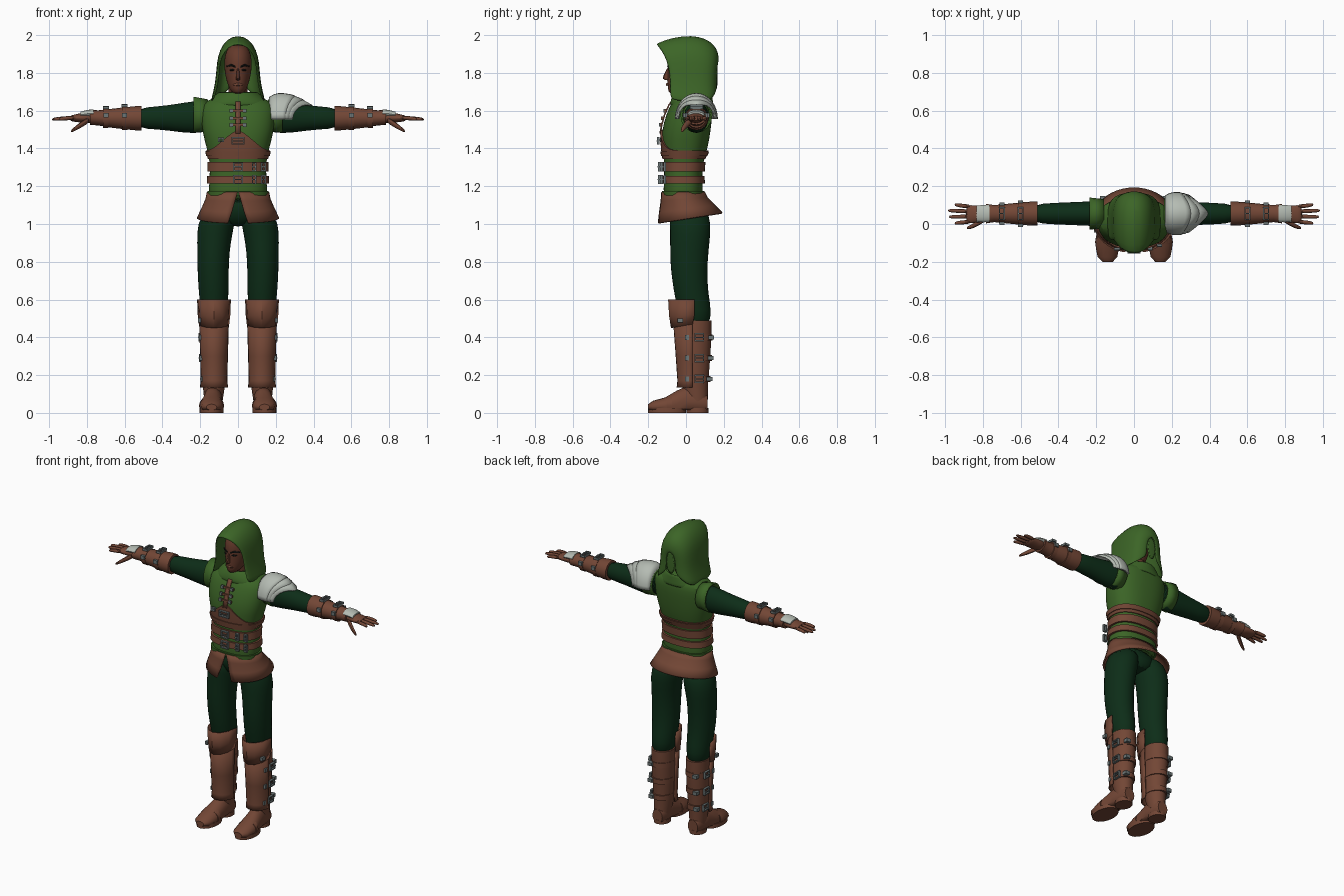
import bpy, bmesh
from math import sin, cos, pi, radians
from mathutils import Vector

old = bpy.data.objects.get("Cube")
if old:
    bpy.data.objects.remove(old, do_unlink=True)


def material(name, rgb):
    m = bpy.data.materials.new(name)
    m.use_nodes = True
    m.diffuse_color = (*rgb, 1)
    m.node_tree.nodes["Principled BSDF"].inputs["Base Color"].default_value = (*rgb, 1)
    return m


GREEN = material("hood green", (.045, .13, .02))
DARK = material("dark green cloth", (.004, .026, .009))
LEATHER = material("brown leather", (.17, .062, .036))
SKIN = material("skin", (.13, .042, .024))
PALE = material("pale metal", (.46, .50, .45))
STEEL = material("buckle steel", (.15, .18, .18))
BLACK = material("brow black", (.008, .009, .008))
parts = []


def loft(name, rings, mat, closed=True, caps=True, mirror=False, subsurf=0, thick=0):
    """Skin a list of equal point rings into one object."""
    bm = bmesh.new()
    rows = [[bm.verts.new(p) for p in r] for r in rings]
    n = len(rows[0])
    for a, b in zip(rows, rows[1:]):
        for i in range(n if closed else n - 1):
            j = (i + 1) % n
            bm.faces.new((a[i], a[j], b[j], b[i]))
    if caps:
        bm.faces.new(rows[0])
        bm.faces.new(rows[-1])
    bmesh.ops.recalc_face_normals(bm, faces=bm.faces)
    me = bpy.data.meshes.new(name)
    bm.to_mesh(me)
    bm.free()
    me.materials.append(mat)
    ob = bpy.data.objects.new(name, me)
    bpy.context.collection.objects.link(ob)
    if mirror:
        ob.modifiers.new("mirror", 'MIRROR').use_mirror_merge = False
    if thick:
        s = ob.modifiers.new("thickness", 'SOLIDIFY')
        s.thickness, s.offset = thick, 0
    if subsurf:
        ob.modifiers.new("smooth", 'SUBSURF').levels = subsurf
        ob.modifiers["smooth"].render_levels = subsurf
    parts.append(ob)
    return ob


def place(axis, p, u, v):
    return Vector({'x': (p, u, v), 'y': (u, p, v), 'z': (u, v, p)}[axis])


def tube(name, secs, mat, axis='z', n=16, floor=0, **kw):
    """Elliptical sections (position, centre u, centre v, radius u, radius v)."""
    rings = [[place(axis, p, u + ru * cos(2 * pi * i / n), v + rv * sin(2 * pi * i / n))
              for i in range(n)] for p, u, v, ru, rv in secs]
    for r in rings:
        for q in r:
            q.z = max(q.z, floor)
    return loft(name, rings, mat, **kw)


def box(name, c, size, mat, **kw):
    x, y, z = (s / 2 for s in size)
    c = Vector(c)
    rings = [[c + Vector(q) for q in ((-x, -y, h), (x, -y, h), (x, y, h), (-x, y, h))] for h in (-z, z)]
    return loft(name, rings, mat, **kw)


def buckle(name, loc, out, up, w, h, mirror=False):
    """Square frame with a prong across it."""
    loc, out, up = Vector(loc), Vector(out), Vector(up)
    side = up.cross(out)

    def corners(k, d):
        return [loc + side * (sx * (w - k)) + up * (sy * (h - k)) + out * d
                for sx, sy in ((-1, -1), (1, -1), (1, 1), (-1, 1))]
    rings = [corners(0, -.006), corners(0, .008), corners(.007, .008), corners(.007, -.006), corners(0, -.006)]
    loft(name, rings, STEEL, caps=False, mirror=mirror)
    prong = [[loc + side * (s * w) + up * q + out * d for q, d in ((-.003, .004), (.003, .004), (.003, .011), (-.003, .011))]
             for s in (-1, 1)]
    loft(name + "_prong", prong, STEEL, mirror=mirror)


# Torso: height, half width, front, back
BODY = [(1.12, .152, -.115, .085), (1.18, .155, -.12, .09), (1.25, .15, -.115, .085), (1.33, .148, -.115, .09),
        (1.40, .165, -.125, .115), (1.49, .19, -.13, .13), (1.58, .195, -.105, .14),
        (1.635, .19, -.08, .14), (1.665, .14, -.055, .13), (1.69, .08, -.02, .1)]


def body(z, a, off=0):
    for lo, hi in zip(BODY, BODY[1:]):
        if z <= hi[0]:
            break
    t = (z - lo[0]) / (hi[0] - lo[0])
    w, f, b = (p + (q - p) * t for p, q in zip(lo[1:], hi[1:]))
    soft = lambda c: abs(c) ** .85 * (1 if c > 0 else -1)
    return Vector(((w + off) * soft(cos(a)), (f + b) / 2 + ((b - f) / 2 + off) * soft(sin(a)), z))


ANG = [2 * pi * i / 48 for i in range(48)]
loft("tunic", [[body(s[0], a) for a in ANG] for s in BODY], GREEN, subsurf=1)


def band(name, lo, hi, off, mat=LEATHER):
    rings = [[body(lo + (hi(a) - lo) * t, a, d) for a in ANG]
             for t, d in ((0, -.01), (0, off), (.35, off), (.7, off), (1, off), (1, -.01))]
    loft(name, rings, mat, caps=False)


band("chest_harness", 1.343, lambda a: 1.39 + .11 * max(0, -sin(a)) * (1 - abs(cos(a))) ** 1.4, .008)
band("harness_strap", 1.36, lambda a: 1.385, .013)
band("upper_belt", 1.278, lambda a: 1.328, .013)
band("lower_belt", 1.215, lambda a: 1.255, .013)
band("tunic_hem", 1.15, lambda a: 1.175, .008, GREEN)
for z in (1.303, 1.235):
    for x, w in ((0, .026), (.085, .012), (.135, .012)):
        buckle("belt_buckle", (x, -.14 + 1.6 * x * x, z), (0, -1, 0), (0, 0, 1), w, .024)
buckle("harness_buckle", (0, -.146, 1.44), (0, -1, 0), (0, 0, 1), .035, .02)
buckle("side_buckle", (-.09, -.13, 1.445), (0, -1, 0), (0, 0, 1), .015, .012)
loft("lace_strip", [[body(z, -pi / 2, .008) + Vector((x, 0, 0)) for x in (-.014, .014)]
                    for z in (1.48, 1.53, 1.58, 1.63, 1.66)], LEATHER, closed=False, caps=False, thick=.008)
for z in (1.525, 1.56, 1.6):
    y = body(z, -pi / 2).y - .012
    box("lace_bar", (0, y, z), (.09, .012, .012), LEATHER)
    box("lace_clasp", (.035, y - .004, z), (.018, .014, .02), STEEL, mirror=True)

# Skirt with a front slit
rings = []
for k, (z, w, f, b) in enumerate([(1.168, .16, -.126, .096), (1.13, .168, -.13, .11),
                                  (1.08, .19, -.14, .15), (1.03, .214, -.15, .19)]):
    gap = radians(1 + 4.5 * k)
    row = []
    for i in range(41):
        a = -pi / 2 + gap + (2 * pi - 2 * gap) * i / 40
        row.append((w * cos(a), (f + b) / 2 + (b - f) / 2 * sin(a), z + .009 * k * sin(a)))
    rings.append(row)
loft("skirt", rings, LEATHER, closed=False, caps=False, thick=.01)

# Head and face
tube("neck", [(1.6, 0, .03, .05, .055), (1.75, 0, .02, .05, .055)], SKIN)
tube("head", [(1.688, 0, -.05, .026, .04), (1.715, 0, -.025, .048, .074), (1.77, 0, 0, .066, .1),
              (1.82, 0, .008, .074, .107), (1.87, 0, .008, .075, .108), (1.92, 0, .01, .065, .09),
              (1.95, 0, .01, .035, .05)], SKIN, subsurf=1)
loft("nose", [[(-w, -.085, z), (-w * .5, y, z), (w * .5, y, z), (w, -.085, z)]
              for z, w, y in ((1.76, .014, -.105), (1.768, .017, -.13), (1.79, .011, -.118), (1.83, .009, -.1))], SKIN, subsurf=1)
tube("lips", [(-.026, -.092, 1.738, .002, .003), (0, -.1, 1.739, .006, .009), (.026, -.092, 1.738, .002, .003)],
     LEATHER, 'x', 8)
tube("brow", [(.012, -.096, 1.832, .004, .004), (.035, -.09, 1.842, .006, .006), (.06, -.062, 1.835, .004, .003)],
     BLACK, 'x', 8, mirror=True)
tube("eye", [(.018, -.09, 1.815, .004, .003), (.031, -.088, 1.816, .006, .006), (.045, -.076, 1.815, .004, .003)],
     BLACK, 'x', 8, mirror=True)

# Hood: arches from the peaked opening to the rounded back
half = [(1.3, 0), (1.13, .18), (1.03, .38), (.98, .6), (.86, .78), (.52, .94)]
arch = half + [(0, 1)] + [(-x, t) for x, t in reversed(half)]
hood = [(-.165, -.085, .1, 1.955, 1.66), (-.07, -.045, .106, 1.99, 1.65), (.03, .03, .109, 2.0, 1.645),
        (.1, .09, .105, 1.985, 1.645), (.148, .13, .092, 1.95, 1.655), (.166, .152, .066, 1.91, 1.68), (.17, .16, .03, 1.86, 1.72)]
ob = loft("hood", [[(x * w, yb + (yt - yb) * t ** 4, zb + (zt - zb) * t) for x, t in arch]
                   for yt, yb, w, zt, zb in hood], GREEN, closed=False, caps=False, thick=.012, subsurf=1)
tube("hood_back", [(.155, 0, 1.79, .04, .09), (.168, 0, 1.79, .03, .075)], GREEN, 'y', subsurf=1)
tube("hood_cowl", [(1.625, 0, .03, .175, .112), (1.665, 0, .03, .135, .106), (1.7, 0, .04, .095, .095)],
     GREEN, n=24, caps=False, thick=.01, subsurf=1)

# Arms, bracers and gloved hands
arm = dict(axis='x', mirror=True)
tube("armhole_cap", [(.16, .055, 1.575, .072, .08), (.235, .055, 1.578, .08, .091)], GREEN, caps=False, thick=.01, **arm)
tube("sleeve", [(.14, .055, 1.57, .07, .085), (.24, .055, 1.565, .066, .088), (.33, .055, 1.562, .062, .074),
                (.42, .055, 1.562, .058, .062), (.55, .055, 1.56, .052, .056)], DARK, subsurf=1, **arm)
tube("bracer", [(.51, .055, 1.56, .064, .064), (.54, .055, 1.56, .064, .064), (.61, .055, 1.56, .058, .057),
                (.67, .055, 1.56, .052, .05), (.74, .055, 1.562, .045, .04), (.785, .055, 1.565, .052, .04)], LEATHER, **arm)
for x, r in ((.6, .062), (.7, .052)):
    tube("bracer_strap", [(x - .014, .055, 1.56, r, r), (x + .014, .055, 1.56, r, r)], LEATHER, **arm)
    buckle("bracer_buckle", (x, .055, 1.563 + r), (0, 0, 1), (0, 1, 0), .016, .035, True)
    for s in (-1, 1):
        box("bracer_rivet", (x, .055 + s * r, 1.575), (.026, .016, .024), STEEL, mirror=True)
tube("palm", [(.76, .055, 1.563, .04, .032), (.82, .053, 1.563, .045, .028), (.87, .052, 1.56, .05, .019),
              (.89, .052, 1.56, .046, .014)], LEATHER, subsurf=1, **arm)
for y, tip_y, tip in ((.012, .004, .95), (.039, .038, .98), (.066, .071, .985), (.092, .102, .95)):
    tube("finger", [(.86, y, 1.562, .012, .013), (.92, (y + tip_y) / 2, 1.56, .012, .012),
                    (tip - .01, tip_y, 1.555, .01, .01), (tip, tip_y, 1.554, .005, .005)], LEATHER, n=8, subsurf=1, **arm)
tube("thumb", [(.785, .03, 1.555, .018, .02), (.825, .005, 1.53, .016, .018), (.86, -.015, 1.507, .013, .014),
               (.888, -.022, 1.488, .007, .007)], LEATHER, n=8, subsurf=1, **arm)
tube("hand_plate", [(.765, .055, 1.585, .045, .022), (.80, .055, 1.584, .046, .02), (.835, .054, 1.578, .042, .016)], PALE, **arm)

# Layered shoulder guard on the left
for k in range(3):
    rings = []
    for u in (0, .2, .4, .6, .8, 1):
        row = []
        for i in range(17):
            a = pi * i / 16
            end = .25 + .02 * k + (.05 + .025 * k) * sin(a) ** 2
            x = .165 + (end - .165) * u
            s = 1.02 - .025 * k - .42 * (max(0, x - .22) / .17) ** 2 - .2 * (max(0, .22 - x) / .06) ** 2
            row.append((x, .055 + .108 * s * cos(a), 1.555 + .132 * s * sin(a)))
        rings.append(row)
    loft("shoulder_plate", rings, PALE, closed=False, caps=False, thick=.008)

# Trousers
tube("hips", [(1.14, 0, -.01, .14, .09), (1.04, 0, .02, .15, .1), (.985, 0, .025, .06, .07)], DARK, subsurf=1)
leg = dict(mirror=True)
tube("trouser_leg", [(1.1, .085, .01, .08, .1), (1.0, .118, .025, .102, .112), (.9, .128, .02, .09, .106),
                     (.8, .132, .015, .085, .101), (.7, .131, .02, .083, .095), (.62, .128, .03, .079, .092),
                     (.55, .128, .045, .074, .09), (.45, .128, .05, .066, .08)], DARK, subsurf=1, **leg)

# Boots
tube("boot_shaft", [(.06, .13, .06, .048, .055), (.14, .128, .048, .058, .068), (.28, .127, .045, .067, .082),
                    (.42, .127, .05, .071, .086), (.49, .127, .056, .07, .08)], LEATHER, **leg)
tube("foot", [(-.2, .14, .03, .028, .016), (-.175, .141, .032, .052, .032), (-.11, .14, .036, .064, .046),
              (-.05, .137, .045, .055, .072), (.01, .132, .06, .05, .085), (.08, .13, .055, .047, .075),
              (.115, .13, .05, .036, .045)], LEATHER, 'y', floor=.014, **leg)
for y, ry, x, rx in ((-.1, .1, .141, .064), (.06, .058, .131, .05)):
    tube("sole", [(0, x, y, rx, ry), (.026, x, y, rx, ry)], LEATHER, **leg)
tube("toe_strap", [(-.1, .14, .037, .067, .05), (-.075, .139, .04, .064, .058)], LEATHER, 'y', floor=.014, **leg)


def guard(name, secs, dip, steps):
    rings = [[(.127 + rx * cos(a), cy + ry * sin(a), z - d * dip * max(0, -sin(a)))
              for a in (pi + pi * i / steps for i in range(steps + 1))] for z, cy, rx, ry, d in secs]
    loft(name, rings, LEATHER, closed=False, caps=False, mirror=True, thick=.009)


guard("shin_guard", [(.135, .035, .07, .08, 0), (.17, .035, .066, .076, 0), (.3, .035, .069, .085, 0), (.5, .035, .075, .1, 0)], 0, 12)
guard("knee_guard", [(.47, .035, .076, .11, 1), (.52, .045, .082, .13, .3), (.6, .045, .085, .135, 0)], .02, 6)
for z, r in ((.18, .062), (.29, .069), (.4, .072)):
    tube("boot_strap", [(z - .016, .127, .052, r, r + .016), (z + .016, .127, .052, r, r + .016)], LEATHER, **leg)
    buckle("boot_buckle", (.129 + r, .07, z), (1, 0, 0), (0, 0, 1), .026, .022, True)
    box("strap_tip", (.165, .052 + r + .01, z), (.03, .03, .022), STEEL, mirror=True)
    box("guard_stud", (.127 + r, .005, z), (.016, .02, .026), STEEL, mirror=True)
box("knee_stud", (.203, -.03, .49), (.016, .03, .022), STEEL, mirror=True)

# Smooth shading with kept edges
bpy.ops.object.select_all(action='DESELECT')
for ob in parts:
    ob.select_set(True)
bpy.context.view_layer.objects.active = parts[0]
bpy.ops.object.shade_smooth_by_angle(angle=radians(40))
